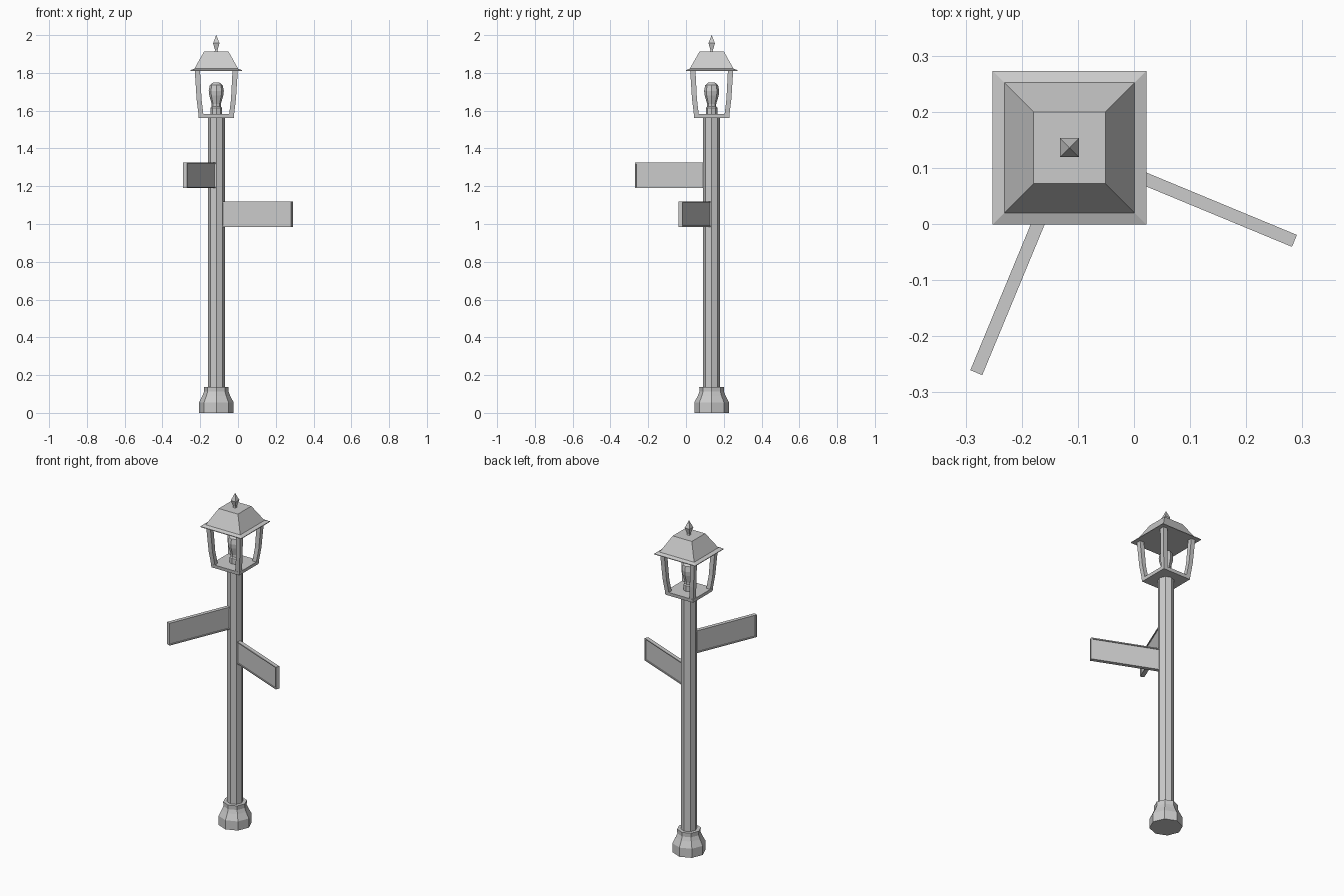
import bpy, bmesh, math
from mathutils import Matrix, Vector

if "Cube" in bpy.data.objects:
    bpy.data.objects.remove(bpy.data.objects["Cube"])

CX, CY = -0.115, 0.136      # post axis


def finish(name, bm):
    bmesh.ops.recalc_face_normals(bm, faces=bm.faces)
    me = bpy.data.meshes.new(name)
    bm.to_mesh(me)
    bm.free()
    ob = bpy.data.objects.new(name, me)
    bpy.context.collection.objects.link(ob)
    return ob


def lathe(name, profile, sides=8):
    """Stack n-sided rings (half width, z); four-sided rings are axis aligned."""
    bm = bmesh.new()
    phase, k = (math.pi / 4, math.sqrt(2)) if sides == 4 else (0, 1)
    rings = []
    for r, z in profile:
        rings.append([bm.verts.new((CX + r * k * math.cos(phase + i * math.tau / sides),
                                    CY + r * k * math.sin(phase + i * math.tau / sides), z))
                      for i in range(sides)])
    for a, b in zip(rings, rings[1:]):
        for i in range(sides):
            j = (i + 1) % sides
            bm.faces.new((a[i], a[j], b[j], b[i]))
    bm.faces.new(rings[0][::-1])
    bm.faces.new(rings[-1])
    bmesh.ops.remove_doubles(bm, verts=bm.verts, dist=1e-5)
    return finish(name, bm)


def sign(name, angle, z0, z1):
    """Board sticking out of the post with a recessed panel on both sides."""
    bm = bmesh.new()
    start, end, thick = 0.035, 0.434, 0.023
    bmesh.ops.create_cube(bm, size=1)
    bmesh.ops.scale(bm, vec=(end - start, thick, z1 - z0), verts=bm.verts)
    bmesh.ops.translate(bm, vec=((start + end) / 2, 0, (z0 + z1) / 2), verts=bm.verts)
    bm.normal_update()
    sides = [f for f in bm.faces if abs(f.normal.y) > 0.9]
    bmesh.ops.inset_individual(bm, faces=sides, thickness=0.009, depth=0)
    bmesh.ops.inset_individual(bm, faces=sides, thickness=0.001, depth=-0.005)
    bm.transform(Matrix.Translation((CX, CY, 0)) @ Matrix.Rotation(angle, 4, 'Z'))
    return finish(name, bm)


def lantern_post(name, sx, sy):
    """Bent square bar at one lantern corner."""
    bm = bmesh.new()
    rings = []
    for h, w, z in ((0.093, 0.026, 1.57), (0.104, 0.026, 1.66), (0.114, 0.028, 1.815)):
        rings.append([bm.verts.new((CX + sx * x, CY + sy * y, z))
                      for x, y in ((h, h), (h - w, h), (h - w, h - w), (h, h - w))])
    for a, b in zip(rings, rings[1:]):
        for i in range(4):
            j = (i + 1) % 4
            bm.faces.new((a[i], a[j], b[j], b[i]))
    bm.faces.new(rings[0])
    bm.faces.new(rings[-1])
    return finish(name, bm)


# Octagonal foot and post
lathe("foot", [(0.092, 0), (0.092, 0.055), (0.074, 0.09), (0.065, 0.112),
               (0.066, 0.137)])
lathe("post", [(0.045, 0.13), (0.045, 1.565)])

# Direction boards
sign("upper_sign", math.radians(-112.5), 1.19, 1.325)
sign("lower_sign", math.radians(-22.5), 0.985, 1.12)

# Lantern
lathe("lantern_floor", [(0.093, 1.562), (0.095, 1.582)], 4)
for n, (sx, sy) in enumerate(((1, 1), (-1, 1), (-1, -1), (1, -1))):
    lantern_post(f"lantern_post_{n + 1}", sx, sy)
lathe("lantern_roof", [(0.137, 1.81), (0.137, 1.814), (0.116, 1.822), (0.064, 1.914)], 4)
lathe("finial", [(0.009, 1.91), (0.007, 1.922), (0.017, 1.957), (0.0005, 2.0)], 4)

# Bulb in its socket
lathe("socket", [(0.03, 1.58), (0.03, 1.615), (0.024, 1.622), (0.024, 1.64)])
lathe("bulb", [(0.024, 1.635), (0.037, 1.68), (0.04, 1.705), (0.034, 1.735), (0.018, 1.748)])
